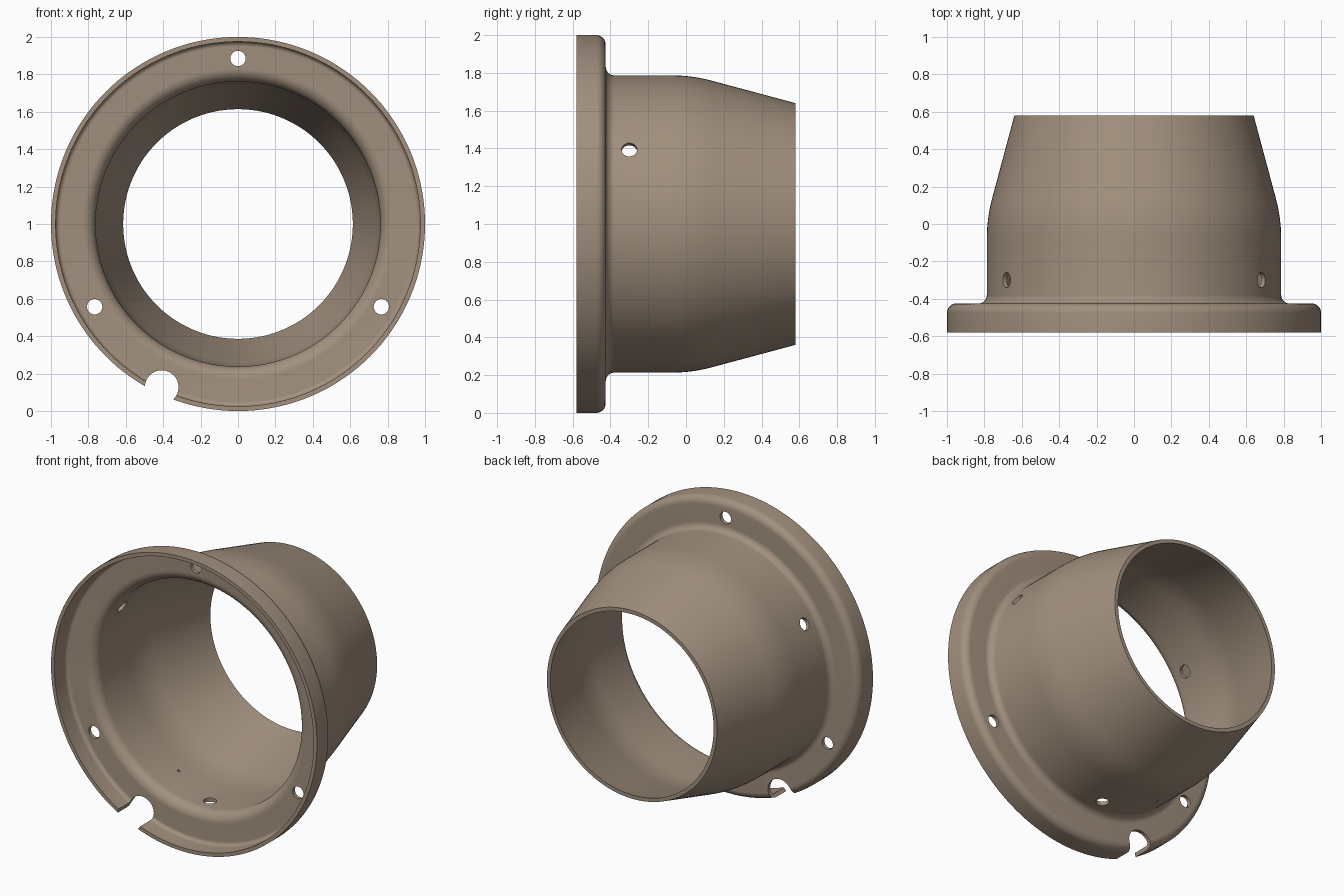
import bpy, bmesh
from math import sin, cos, tan, radians, pi
from mathutils import Matrix, Vector

if "Cube" in bpy.data.objects:
    bpy.data.objects.remove(bpy.data.objects["Cube"])

T = 0.025          # wall thickness
SLOPE = 15         # taper angle of the nozzle
SEGS = 144


def arc(cy, cr, rad, a0, a1, n):
    """Points (y, radius) on an arc; angle 0 = +y, 90 = outward."""
    angles = [radians(a0 + (a1 - a0) * i / n) for i in range(n + 1)]
    return [(cy + rad * cos(a), cr + rad * sin(a)) for a in angles]


def skin(t):
    """Profile of the outer skin, offset inwards by t, from lip to nozzle end."""
    pts = [(-0.58, 1.0 - t)]
    pts += arc(-0.475, 0.95, 0.05 - t, 90, 0, 8)           # rim fillet
    pts += arc(-0.38, 0.832, 0.045 + t, 180, 270, 10)      # flange to tube fillet
    pts += arc(-0.08, 0.787 - 0.84, 0.84 - t, 90, 90 - SLOPE, 10)  # bend to taper
    y, r = pts[-1]
    pts.append((0.58, r - (0.58 - y) * tan(radians(SLOPE))))
    return pts


def mesh_object(name, bm):
    me = bpy.data.meshes.new(name)
    bmesh.ops.recalc_face_normals(bm, faces=bm.faces)
    bm.to_mesh(me)
    bm.free()
    ob = bpy.data.objects.new(name, me)
    bpy.context.collection.objects.link(ob)
    return ob


# Flanged collar: closed wall profile revolved about the y axis
profile = skin(0) + skin(T)[::-1]
bm = bmesh.new()
rings = []
for k in range(SEGS):
    a = 2 * pi * k / SEGS
    rings.append([bm.verts.new((r * cos(a), y, 1 + r * sin(a))) for y, r in profile])
n = len(profile)
for k in range(SEGS):
    p, q = rings[k], rings[(k + 1) % SEGS]
    for i in range(n):
        j = (i + 1) % n
        bm.faces.new((p[i], p[j], q[j], q[i]))
collar = mesh_object("flanged_collar", bm)

# Cutters for all holes
cut = bmesh.new()


def drill(centre, direction, radius, depth):
    rot = Vector(direction).to_track_quat('Z', 'Y').to_matrix().to_4x4()
    bmesh.ops.create_cone(cut, cap_ends=True, segments=32, radius1=radius,
                          radius2=radius, depth=depth,
                          matrix=Matrix.Translation(centre) @ rot)


def radial(angle, y, radius):
    c, s = cos(radians(angle)), sin(radians(angle))
    drill((0.75 * c, y, 1 + 0.75 * s), (c, 0, s), radius, 0.3)


for ang in (90, 210, 330):      # flange bolt holes
    a = radians(ang)
    drill((0.885 * cos(a), -0.45, 1 + 0.885 * sin(a)), (0, 1, 0), 0.041, 0.4)
drill((-0.408, -0.5, 0.128), (0, 1, 0), 0.09, 0.4)   # rim notch
for ang in (30, 150, 270):      # tube side holes
    radial(ang, -0.3, 0.041)
radial(245, -0.175, 0.009)      # drain pinhole
cutter = mesh_object("hole_cutter", cut)
cutter.hide_render = True

# Apply the cut and remove the helper
mod = collar.modifiers.new("holes", 'BOOLEAN')
mod.operation = 'DIFFERENCE'
mod.solver = 'EXACT'
mod.object = cutter
bpy.context.view_layer.objects.active = collar
bpy.ops.object.select_all(action='DESELECT')
collar.select_set(True)
bpy.ops.object.modifier_apply(modifier=mod.name)
bpy.data.objects.remove(cutter)

mat = bpy.data.materials.new("tan_metal")
mat.diffuse_color = (0.36, 0.28, 0.21, 1)
mat.use_nodes = True
mat.node_tree.nodes["Principled BSDF"].inputs["Base Color"].default_value = mat.diffuse_color
collar.data.materials.clear()
collar.data.materials.append(mat)
bpy.ops.object.shade_smooth_by_angle(angle=radians(30))
